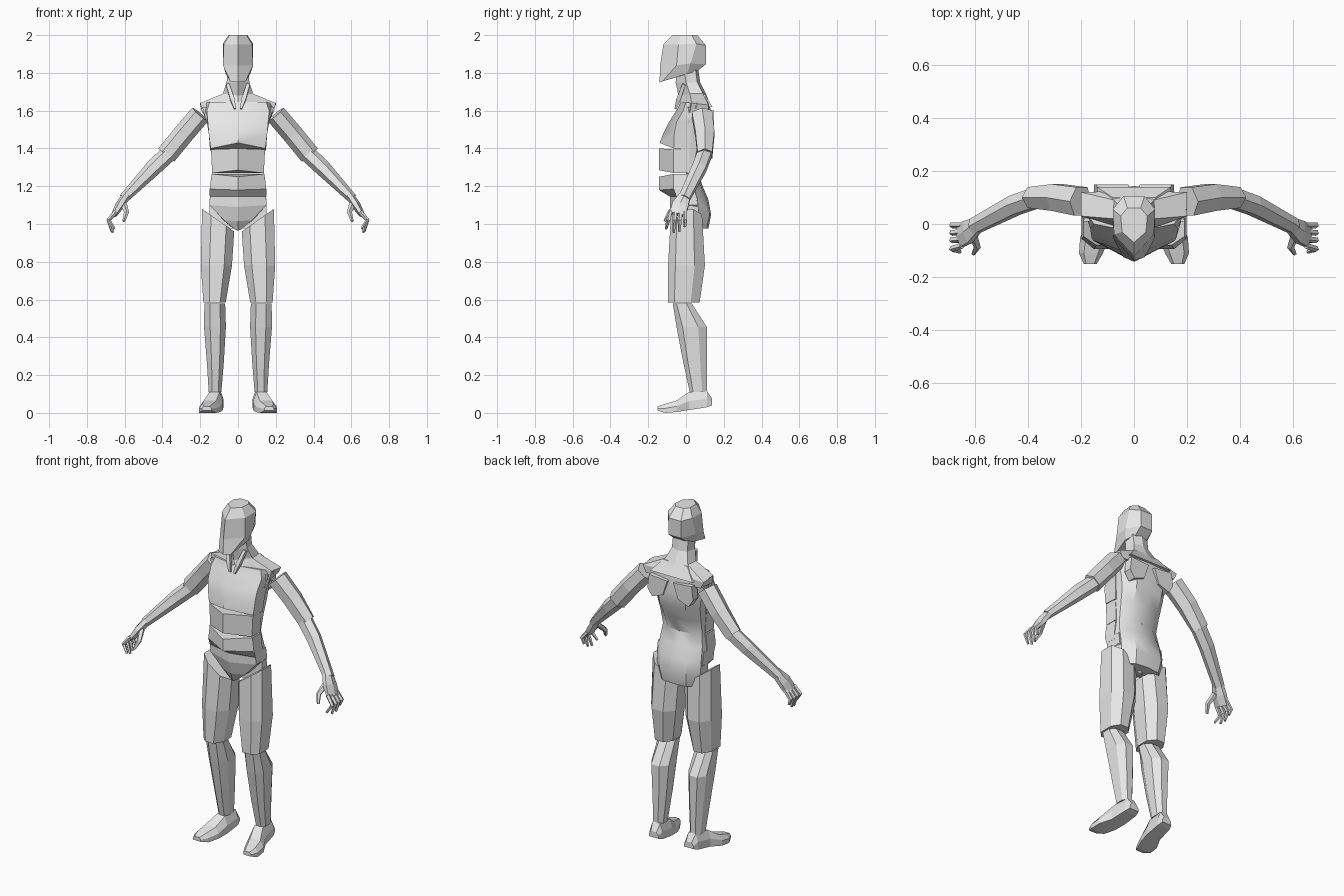
import bpy, bmesh, math
from mathutils import Vector

grey = bpy.data.materials.new("light_grey")
grey.diffuse_color = (0.8, 0.8, 0.8, 1)


def loft(name, rings, mirror=False, smooth=0):
    """Skin a list of equal-length rings and cap both ends."""
    bm = bmesh.new()
    vs = [[bm.verts.new(p) for p in r] for r in rings]
    n = len(rings[0])
    for a, b in zip(vs, vs[1:]):
        for i in range(n):
            j = (i + 1) % n
            bm.faces.new((a[i], a[j], b[j], b[i]))
    bm.faces.new(vs[0])
    bm.faces.new(vs[-1])
    bmesh.ops.recalc_face_normals(bm, faces=bm.faces)
    me = bpy.data.meshes.new(name)
    bm.to_mesh(me)
    bm.free()
    me.materials.append(grey)
    ob = bpy.data.objects.new(name, me)
    bpy.context.collection.objects.link(ob)
    if smooth:
        me.shade_smooth()
        me.set_sharp_from_angle(angle=math.radians(smooth))
    if mirror:
        ob.modifiers.new("Mirror", 'MIRROR').use_mirror_merge = False
    return ob


def sym(*half):
    """Close a half outline (front centre to back centre) across x = 0."""
    return list(half) + [(-x, y, z) for x, y, z in reversed(half) if x > 0]


def tube(name, path, radii, u, sides=6):
    """Mirrored limb along a path, radii (along u, across u)."""
    pts = [Vector(p) for p in path]
    rings = []
    for i, (p, (ru, rv)) in enumerate(zip(pts, radii)):
        d = (pts[min(i + 1, len(pts) - 1)] - pts[max(i - 1, 0)]).normalized()
        a = Vector(u)
        a = (a - d * a.dot(d)).normalized()
        b = d.cross(a)
        rings.append([p + a * ru * math.cos(t) + b * rv * math.sin(t)
                      for t in (math.tau * (k + .5) / sides for k in range(sides))])
    return loft(name, rings, True)


OCT = [(.25, 0), (.72, 0), (1, .2), (1, .72), (.75, 1), (.3, 1), (0, .75), (0, .3)]


def leg_ring(x0, x1, y0, y1, z_in, z_out):
    return [(x0 + (x1 - x0) * a, y0 + (y1 - y0) * b, z_in + (z_out - z_in) * a) for a, b in OCT]


# Head with a front ridge
loft("head", [
    sym((0, -.07, 2), (.045, -.03, 2), (.05, .03, 2), (.025, .06, 2), (0, .06, 2)),
    sym((0, -.12, 1.95), (.075, -.04, 1.95), (.08, .055, 1.955), (.04, .105, 1.945), (0, .105, 1.945)),
    sym((0, -.137, 1.84), (.08, -.05, 1.84), (.08, .025, 1.85), (.04, .105, 1.845), (0, .105, 1.845)),
    sym((0, -.14, 1.75), (.04, -.125, 1.755), (.065, .005, 1.795), (.04, .06, 1.81), (0, .06, 1.81))])

# Neck flaring into the shoulder yoke
loft("neck", [
    sym((0, -.045, 1.82), (.055, -.01, 1.82), (.05, .05, 1.82), (0, .065, 1.82)),
    sym((0, -.055, 1.75), (.06, 0, 1.75), (.05, .06, 1.75), (0, .075, 1.75)),
    sym((0, -.04, 1.68), (.08, .02, 1.69), (.075, .09, 1.69), (0, .105, 1.69)),
    sym((0, -.03, 1.645), (.2, .03, 1.64), (.2, .12, 1.63), (0, .125, 1.64)),
    sym((0, -.02, 1.59), (.19, .02, 1.59), (.18, .12, 1.59), (0, .125, 1.59))])
tube("neck_cord", [(.055, -.01, 1.74), (.03, -.04, 1.66), (.015, -.055, 1.61)],
     [(.012, .012), (.016, .016), (.008, .008)], (1, 0, 0), 4)

# Back shell from shoulders to seat
loft("back", [
    sym((0, .0, z), (w, .01, z), (w * .95, b * .55, z), (w * .58, b, z), (0, b + .008, z))
    for z, w, b in [(1.62, .19, .12), (1.52, .16, .135), (1.44, .148, .125), (1.36, .14, .09),
                    (1.27, .135, .058), (1.2, .145, .08), (1.13, .15, .11), (1.05, .15, .125),
                    (.975, .135, .11)]], smooth=35)

# Front torso plates
loft("chest", [
    sym((0, -.14, 1.43), (.145, -.065, 1.4), (.148, .02, 1.39), (0, .02, 1.39)),
    sym((0, -.118, 1.485), (.155, -.062, 1.48), (.155, .03, 1.48), (0, .03, 1.48)),
    sym((0, -.09, 1.54), (.16, -.05, 1.54), (.165, .04, 1.54), (0, .04, 1.54)),
    sym((0, -.045, 1.61), (.165, -.015, 1.6), (.19, .05, 1.6), (0, .05, 1.6)),
    sym((0, -.03, 1.645), (.15, .0, 1.645), (.2, .06, 1.64), (0, .06, 1.64))], smooth=35)


def plate(z_front, z_side, w):
    return sym((0, -.143, z_front), (w, -.065, z_side), (w, .015, z_side), (0, .015, z_side))


loft("upper_belly", [plate(1.4, 1.395, .143), plate(1.285, 1.27, .137)])
loft("lower_belly", [plate(1.25, 1.265, .14), plate(1.18, 1.185, .15),
                     sym((0, -.085, 1.145), (.15, -.05, 1.145), (.15, .015, 1.145), (0, .015, 1.145))])
loft("pelvis", [
    sym((0, -.085, 1.17), (.149, -.05, 1.17), (.149, .05, 1.17), (0, .06, 1.17)),
    sym((0, -.085, 1.09), (.15, -.045, 1.1), (.15, .06, 1.1), (0, .07, 1.09)),
    sym((0, -.065, 1.015), (.075, -.04, 1.02), (.08, .06, 1.02), (0, .08, 1)),
    sym((0, -.05, .965), (.015, -.03, .97), (.015, .05, .97), (0, .06, .965))])

# Raised plates on the upper back
loft("upper_back_plate", [
    [(s * x, y + d, z) for s, x, y, z in
     [(-1, .08, .085, 1.685), (1, .08, .085, 1.685), (1, .14, .125, 1.62), (-1, .14, .125, 1.62)]]
    for d in (-.02, .015)])
loft("shoulder_blade", [
    [(x, y, z) for x, z in [(.02, 1.59), (.14, 1.6), (.15, 1.52), (.12, 1.475), (.05, 1.5)]]
    for y in (.1, .148)], True)

# Arms
tube("upper_arm", [(.2, .085, 1.58), (.29, .1, 1.475), (.38, .1, 1.365)],
     [(.062, .055), (.058, .055), (.045, .055)], (0, 1, 0))
tube("forearm", [(.365, .1, 1.375), (.45, .07, 1.295), (.605, -.01, 1.135)],
     [(.043, .045), (.042, .043), (.034, .026)], (0, 1, 0))

# Hands
tube("palm", [(.592, -.005, 1.15), (.625, -.03, 1.1), (.655, -.045, 1.05)],
     [(.034, .022), (.05, .024), (.05, .016)], (0, 1, 0))
for i, (tx, ty, tz) in enumerate([(.655, -.105, .975), (.662, -.065, .955),
                                  (.668, -.035, .96), (.672, -.005, .985)]):
    by = -.082 + .026 * i
    tube("finger", [(.648, by, 1.065), (.685, (by + ty) / 2, 1.02), (tx, ty, tz)],
         [(.012, .013), (.012, .012), (.007, .007)], (0, 1, 0), 5)
tube("thumb", [(.605, -.04, 1.105), (.59, -.085, 1.06), (.605, -.112, 1.015)],
     [(.016, .018), (.014, .014), (.008, .008)], (0, 1, 0), 5)

# Legs
loft("thigh", [leg_ring(.02, .19, -.08, .085, .96, 1.08),
               leg_ring(.032, .197, -.095, .1, .78, .78),
               leg_ring(.065, .183, -.095, .072, .585, .585)], True)
loft("shin", [leg_ring(.068, .178, -.07, .03, .58, .58),
              leg_ring(.064, .18, -.05, .11, .455, .455),
              leg_ring(.075, .165, -.015, .11, .27, .27),
              leg_ring(.088, .155, .02, .11, .11, .11)], True)

# Feet
loft("foot", [
    [(c - w, y, z0), (c + w, y, z0), (c + w, y, (z0 + z1) / 2), (c + w * .6, y, z1),
     (c - w * .6, y, z1), (c - w, y, (z0 + z1) / 2)]
    for y, c, w, z0, z1 in [(.138, .115, .03, .04, .075), (.11, .117, .04, .03, .118),
                            (.015, .125, .045, .015, .11), (-.05, .148, .055, .005, .065),
                            (-.11, .162, .045, 0, .048), (-.15, .165, .025, .012, .035)]], True)
